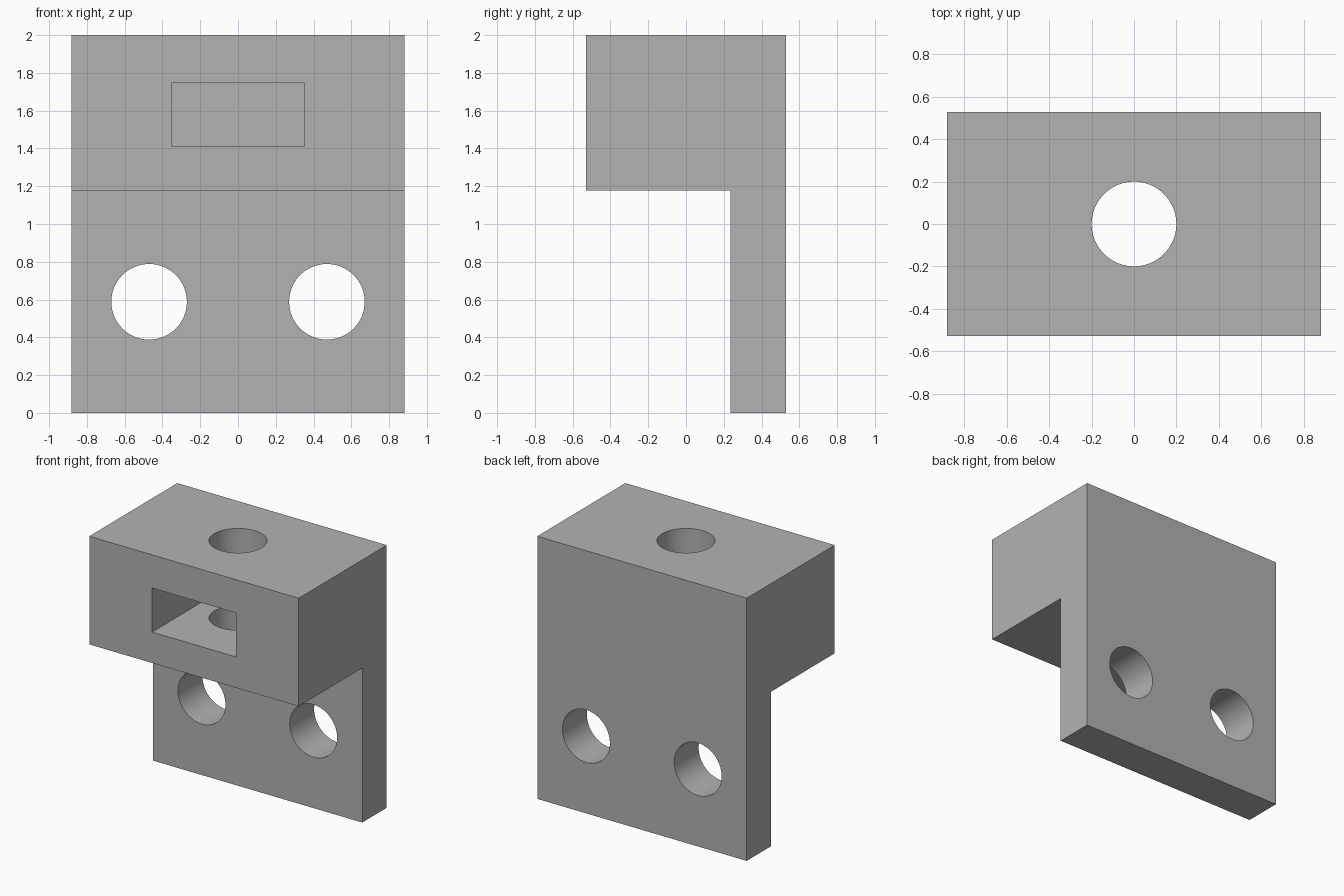
import bpy
import bmesh
from math import radians

if "Cube" in bpy.data.objects:
    bpy.data.objects.remove(bpy.data.objects["Cube"], do_unlink=True)

MM = 2 / 17                      # one design unit; the bracket is 17 units tall
WIDTH, DEPTH, HEIGHT = 15 * MM, 9 * MM, 17 * MM
PLATE, LEDGE_Z = 2.5 * MM, 10 * MM
HOLE_R = 1.7 * MM
FRONT, BACK = -DEPTH / 2, DEPTH / 2

grey = bpy.data.materials.new("plain grey")
grey.use_nodes = True
COLOUR = (0.448, 0.448, 0.448, 1)
grey.diffuse_color = COLOUR
grey.node_tree.nodes["Principled BSDF"].inputs["Base Color"].default_value = COLOUR


def cylinder_cutter(name, location, rotation=(0, 0, 0)):
    bpy.ops.mesh.primitive_cylinder_add(vertices=64, radius=HOLE_R, depth=3,
                                        location=location, rotation=rotation)
    bpy.context.object.name = name
    return bpy.context.object


def box_cutter(name, low, high):
    middle = [(a + b) / 2 for a, b in zip(low, high)]
    bpy.ops.mesh.primitive_cube_add(size=1, location=middle)
    box = bpy.context.object
    box.name = name
    box.scale = [b - a for a, b in zip(low, high)]
    return box


# L-shaped side profile extruded across the width
profile = [(BACK, 0), (BACK, HEIGHT), (FRONT, HEIGHT), (FRONT, LEDGE_Z),
           (BACK - PLATE, LEDGE_Z), (BACK - PLATE, 0)]
bm = bmesh.new()
side = bm.faces.new([bm.verts.new((-WIDTH / 2, y, z)) for y, z in profile])
sweep = bmesh.ops.extrude_face_region(bm, geom=[side])
bmesh.ops.translate(bm, vec=(WIDTH, 0, 0),
                    verts=[v for v in sweep["geom"] if isinstance(v, bmesh.types.BMVert)])
bmesh.ops.recalc_face_normals(bm, faces=bm.faces)
mesh = bpy.data.meshes.new("mounting_bracket")
bm.to_mesh(mesh)
bm.free()
mesh.materials.append(grey)
bracket = bpy.data.objects.new("mounting_bracket", mesh)
bpy.context.collection.objects.link(bracket)

# Nut slot, vertical bolt hole and two mounting holes
cutters = [
    box_cutter("nut_slot_cutter", (-3 * MM, FRONT - 0.2, 12 * MM),
               (3 * MM, 3 * MM, 14.85 * MM)),
    cylinder_cutter("bolt_hole_cutter", (0, 0, HEIGHT)),
]
for label, sign in (("left", 1), ("right", -1)):
    cutters.append(cylinder_cutter(label + "_mounting_hole_cutter",
                                   (sign * 4 * MM, 0, 5 * MM), (radians(90), 0, 0)))

bpy.ops.object.select_all(action="DESELECT")
bracket.select_set(True)
bpy.context.view_layer.objects.active = bracket
for cutter in cutters:
    cutter.hide_render = True
    cutter.data.materials.append(grey)
    cut = bracket.modifiers.new(cutter.name, "BOOLEAN")
    cut.operation = "DIFFERENCE"
    cut.solver = "EXACT"
    cut.object = cutter
    bpy.ops.object.modifier_apply(modifier=cut.name)
for cutter in cutters:
    bpy.data.objects.remove(cutter, do_unlink=True)

bpy.ops.object.shade_smooth_by_angle(angle=radians(30))
